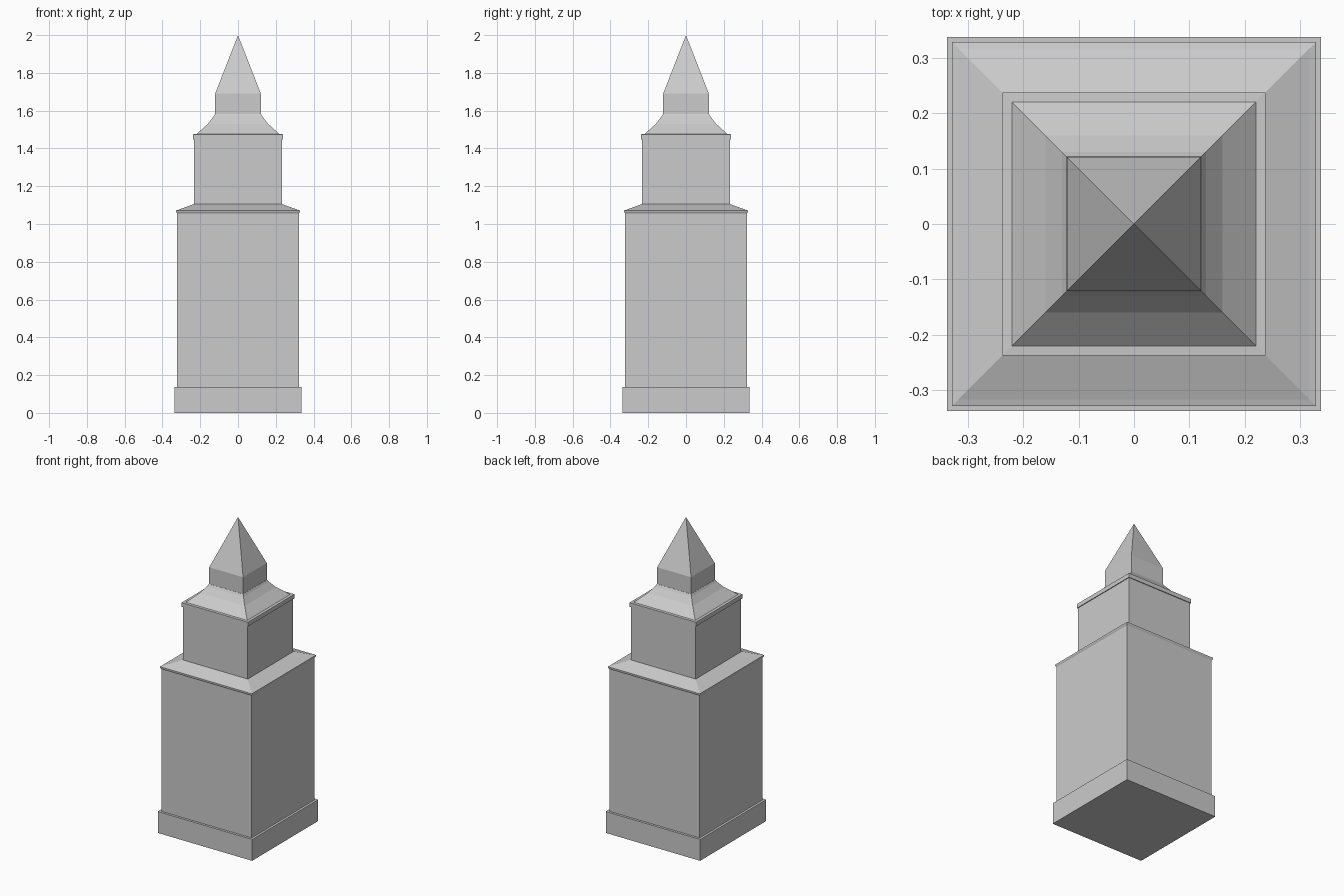
import bpy, bmesh

if "Cube" in bpy.data.objects:
    bpy.data.objects.remove(bpy.data.objects["Cube"])

stone = bpy.data.materials.new("light_grey_stone")
stone.diffuse_color = (0.6, 0.6, 0.6, 1)
stone.use_nodes = True
stone.node_tree.nodes["Principled BSDF"].inputs["Base Color"].default_value = stone.diffuse_color


def square_tier(name, profile):
    """Square tier from (half width, height) pairs, bottom to top; width 0 is an apex."""
    bm = bmesh.new()
    rings = []
    for h, z in profile:
        if h == 0:
            rings.append([bm.verts.new((0, 0, z))] * 4)
        else:
            rings.append([bm.verts.new((sx * h, sy * h, z))
                          for sx, sy in ((-1, -1), (1, -1), (1, 1), (-1, 1))])
    bm.faces.new(rings[0][::-1])
    for lo, hi in zip(rings, rings[1:]):
        for i in range(4):
            j = (i + 1) % 4
            quad = [lo[i], lo[j], hi[j], hi[i]]
            bm.faces.new(list(dict.fromkeys(quad)))
    if profile[-1][0] > 0:
        bm.faces.new(rings[-1])
    mesh = bpy.data.meshes.new(name)
    bm.to_mesh(mesh)
    bm.free()
    mesh.materials.append(stone)
    obj = bpy.data.objects.new(name, mesh)
    bpy.context.collection.objects.link(obj)
    return obj


# Plinth and main shaft
square_tier("plinth", [(0.337, 0), (0.337, 0.138)])
square_tier("lower_tower", [(0.322, 0.138), (0.322, 1.06)])
# Lower cornice with its shallow hipped roof
square_tier("lower_roof", [(0.322, 1.055), (0.328, 1.065), (0.328, 1.072),
                           (0.317, 1.075), (0.235, 1.105)])
# Upper stage
square_tier("upper_tower", [(0.232, 1.105), (0.232, 1.45)])
# Upper cornice with flared roof
square_tier("upper_roof", [(0.237, 1.448), (0.237, 1.475), (0.22, 1.476),
                           (0.16, 1.53), (0.13, 1.568), (0.122, 1.582)])
# Small lantern block and spire
square_tier("lantern", [(0.121, 1.582), (0.121, 1.69)])
square_tier("spire", [(0.121, 1.69), (0, 2.0)])
